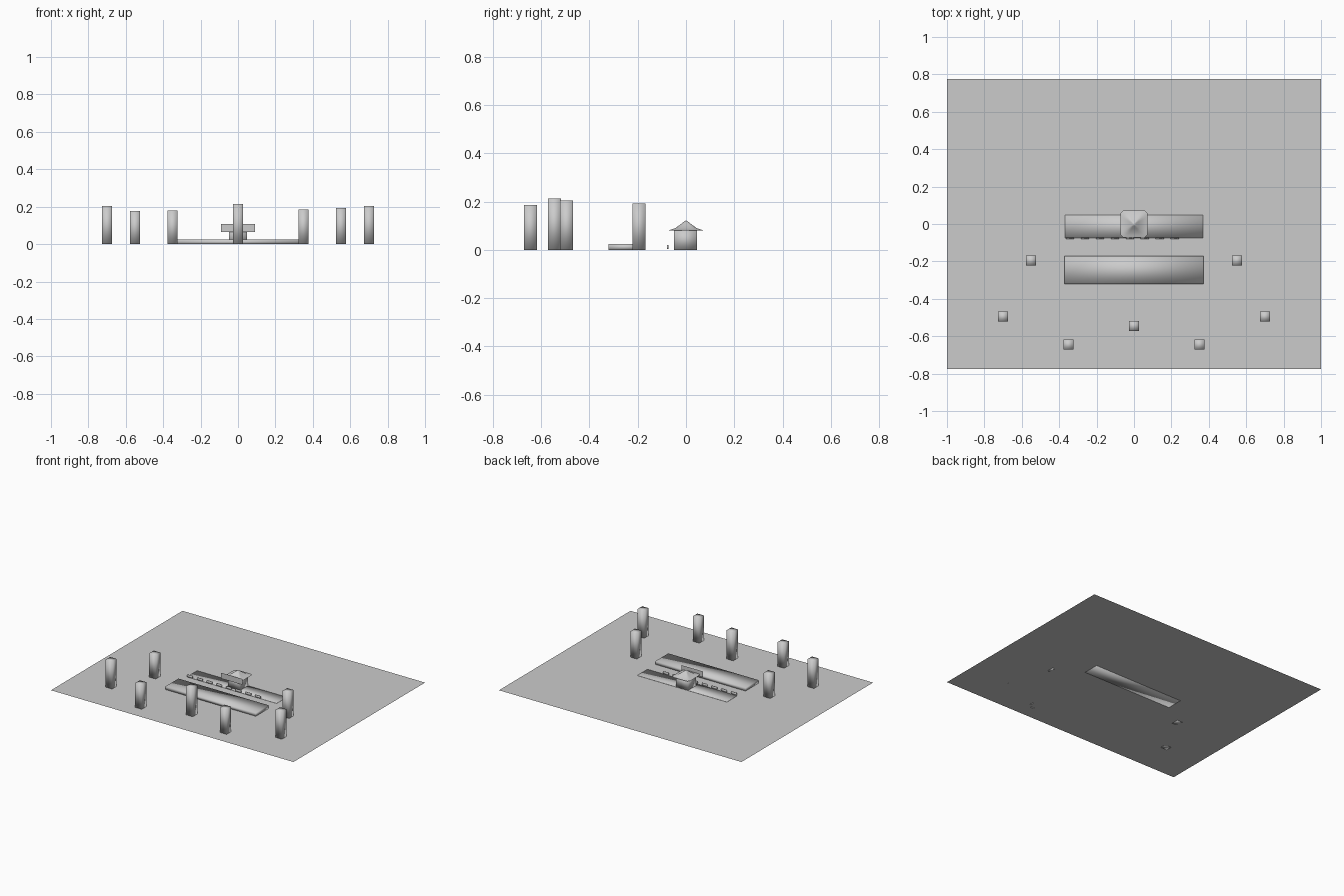
import bpy, bmesh, math
from mathutils import Matrix

if "Cube" in bpy.data.objects:
    bpy.data.objects.remove(bpy.data.objects["Cube"])

grey = bpy.data.materials.new("light grey")
grey.diffuse_color = (0.6, 0.6, 0.6, 1)
grey.use_nodes = True
grey.node_tree.nodes["Principled BSDF"].inputs["Base Color"].default_value = grey.diffuse_color


def finish(name, bm, smooth=True):
    me = bpy.data.meshes.new(name)
    bmesh.ops.recalc_face_normals(bm, faces=bm.faces)
    bm.to_mesh(me)
    bm.free()
    me.materials.append(grey)
    for p in me.polygons:
        p.use_smooth = smooth
    ob = bpy.data.objects.new(name, me)
    bpy.context.collection.objects.link(ob)
    return ob


def box(name, x0, x1, y0, y1, z0, z1):
    bm = bmesh.new()
    m = Matrix.Translation(((x0 + x1) / 2, (y0 + y1) / 2, (z0 + z1) / 2))
    m = m @ Matrix.Diagonal((x1 - x0, y1 - y0, z1 - z0, 1))
    bmesh.ops.create_cube(bm, size=1, matrix=m)
    return finish(name, bm)


def sheet(name, corners):
    bm = bmesh.new()
    bm.faces.new([bm.verts.new(c) for c in corners])
    me = bpy.data.meshes.new(name)
    bm.to_mesh(me)
    bm.free()
    me.materials.append(grey)
    ob = bpy.data.objects.new(name, me)
    bpy.context.collection.objects.link(ob)
    return ob


# flat ground sheet
sheet("ground", [(-1, -.775, 0), (1, -.775, 0), (1, .775, 0), (-1, .775, 0)])

# long low platform and the almost flush paving behind it
box("platform", -.372, .372, -.322, -.17, 0, .024)
box("paving", -.37, .37, -.074, .047, 0, .0008)

# row of small upright plates
for i in range(8):
    x = -.342 + i * .08
    box(f"low_plate_{i + 1}", x - .022, x + .022, -.079, -.072, .003, .02)

# square pillars: x, y, height
pillars = [(-.7, -.495, .204), (.7, -.495, .204), (-.55, -.195, .177),
           (.55, -.195, .192), (-.35, -.645, .181), (.35, -.645, .186),
           (0, -.545, .214)]
for i, (x, y, h) in enumerate(pillars):
    box(f"pillar_{i + 1}", x - .027, x + .027, y - .027, y + .027, 0, h)

# pavilion body
box("pavilion_body", -.049, .049, -.05, .046, 0, .086)

# thin board across the pavilion front
sheet("front_board", [(-.09, -.074, .064), (.09, -.074, .064),
                      (.09, -.074, .107), (-.09, -.074, .107)])

# pavilion roof: rounded-square rings rising in a concave slope to a point
bm = bmesh.new()
rings = []
N = 32
for r, z in ((.073, .081), (.06, .085), (.045, .09), (.025, .104), (.01, .116)):
    ring = []
    for k in range(N):
        a = 2 * math.pi * (k + .5) / N
        c, s = math.cos(a), math.sin(a)
        d = r / (abs(c) ** 8 + abs(s) ** 8) ** (1 / 8)
        ring.append(bm.verts.new((d * c, d * s, z)))
    rings.append(ring)
for a, b in zip(rings, rings[1:]):
    for k in range(N):
        j = (k + 1) % N
        bm.faces.new((a[k], a[j], b[j], b[k]))
tip = bm.verts.new((0, 0, .123))
for k in range(N):
    bm.faces.new((rings[-1][k], rings[-1][(k + 1) % N], tip))
roof = finish("pavilion_roof", bm)
